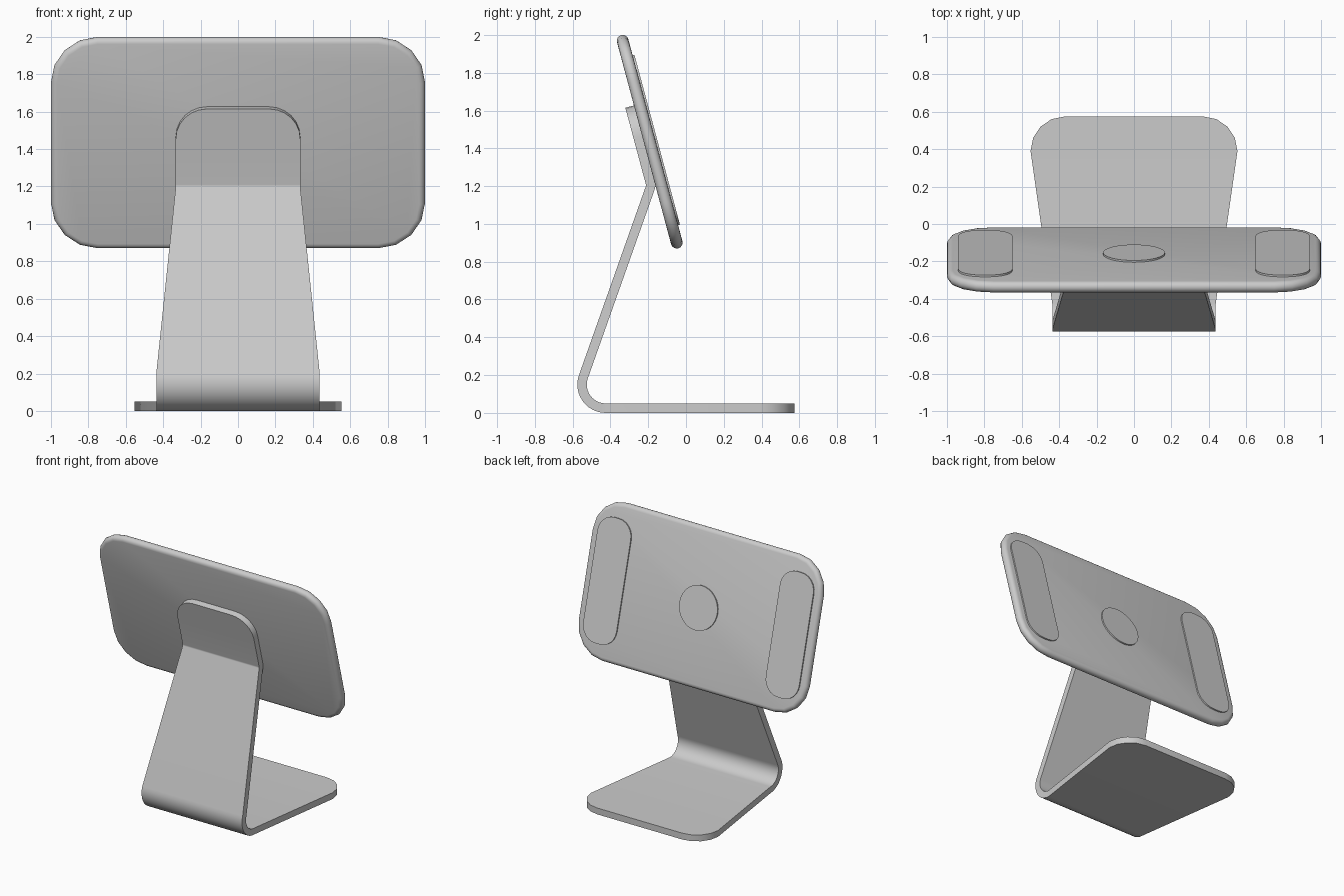
import bpy
import math
from mathutils import Matrix, Vector

if "Cube" in bpy.data.objects:
    bpy.data.objects.remove(bpy.data.objects["Cube"])

TILT = math.radians(15)    # backward lean of the holder plate
LEAN = math.radians(19.5)  # forward lean of the leg
THICK = 0.05               # sheet thickness of the stand

metal = bpy.data.materials.new("light_grey_metal")
metal.diffuse_color = (0.6, 0.6, 0.6, 1)
metal.use_nodes = True
metal.node_tree.nodes["Principled BSDF"].inputs["Base Color"].default_value = metal.diffuse_color


def make_object(name, verts, faces, matrix=None):
    mesh = bpy.data.meshes.new(name)
    mesh.from_pydata([tuple(v) for v in verts], [], faces)
    mesh.materials.append(metal)
    obj = bpy.data.objects.new(name, mesh)
    bpy.context.collection.objects.link(obj)
    if matrix:
        obj.matrix_world = matrix
    bpy.ops.object.select_all(action='DESELECT')
    obj.select_set(True)
    bpy.context.view_layer.objects.active = obj
    bpy.ops.object.mode_set(mode='EDIT')
    bpy.ops.mesh.select_all(action='SELECT')
    bpy.ops.mesh.normals_make_consistent(inside=False)
    bpy.ops.object.mode_set(mode='OBJECT')
    bpy.ops.object.shade_smooth_by_angle(angle=math.radians(35))
    return obj


def rounded_rect(hx, hy, r, segs):
    pts = []
    for k, (sx, sy) in enumerate([(1, 1), (-1, 1), (-1, -1), (1, -1)]):
        for i in range(segs + 1):
            a = math.pi / 2 * (k + i / segs)
            pts.append((sx * (hx - r) + r * math.cos(a), sy * (hy - r) + r * math.sin(a)))
    return pts


def loft(rings):
    n = len(rings[0])
    verts = [p for ring in rings for p in ring]
    faces = [[j * n + i, j * n + (i + 1) % n, (j + 1) * n + (i + 1) % n, (j + 1) * n + i]
             for j in range(len(rings) - 1) for i in range(n)]
    faces += [list(range(n))[::-1], list(range(len(verts) - n, len(verts)))]
    return verts, faces


# Stand: one bent sheet, lofted through stations of (y, z, normal angle, half width)
def direction(a):
    return Vector((math.cos(a), math.sin(a)))


stations = []
down, leg_a, top_a = math.radians(270), math.pi - LEAN, math.pi + TILT

# Base with rounded rear corners
for i in range(5):
    a = math.pi / 2 * (1 - i / 4)
    stations.append((Vector((0.39 + 0.185 * math.sin(a), 0)), down, 0.37 + 0.183 * math.cos(a)))
# Lower bend
centre = Vector((-0.425, 0.15))
for i in range(13):
    a = down + (leg_a - down) * i / 12
    stations.append((centre + 0.15 * direction(a), a, 0.437))
# Upper bend
corner, r = Vector((-0.211, 1.204)), 0.02
half = (top_a - leg_a) / 2
bend = corner + direction(leg_a + half) * (r / math.cos(half))
for i in range(5):
    a = leg_a + 2 * half * i / 4
    stations.append((bend - r * direction(a), a, 0.333))
# Upper tab with rounded corners
up = Vector((-math.sin(TILT), math.cos(TILT)))
for i in range(7):
    a = math.pi / 2 * i / 6
    stations.append((corner + up * (0.258 + 0.167 * math.sin(a)), top_a,
                     0.166 + 0.167 * math.cos(a)))

rings = []
for p, a, w in stations:
    q = p - THICK * direction(a)
    rings.append([(-w, p.x, p.y), (w, p.x, p.y), (w, q.x, q.y), (-w, q.x, q.y)])
make_object("bent_stand", *loft(rings))

# Holder plate: local x across, y up the plate, z out of its rear face
frame = (Matrix.Translation((0, -0.192, 1.435))
         @ Matrix.Rotation(math.pi / 2 + TILT, 4, 'X')
         @ Matrix.Rotation(math.pi, 4, 'Y'))
R = 0.031
rings = []
for i in range(9):
    a = -math.pi / 2 + math.pi * i / 8
    inset = R * (1 - math.cos(a))
    rings.append([(x, y, R * math.sin(a))
                  for x, y in rounded_rect(1 - inset, 0.584 - inset, 0.25 - inset, 4)])
make_object("holder_plate", *loft(rings), frame)


# Raised pads and centre disc on the rear face
def raised(name, outline, x0):
    make_object(name, *loft([[(x + x0, y, z) for x, y in outline]
                             for z in (R - 0.01, R + 0.01)]), frame)


for side, x in (("left", -0.795), ("right", 0.795)):
    raised(side + "_grip_pad", rounded_rect(0.145, 0.465, 0.125, 6), x)
raised("centre_disc", [(0.165 * math.cos(math.tau * i / 32), 0.165 * math.sin(math.tau * i / 32))
                       for i in range(32)], 0)
